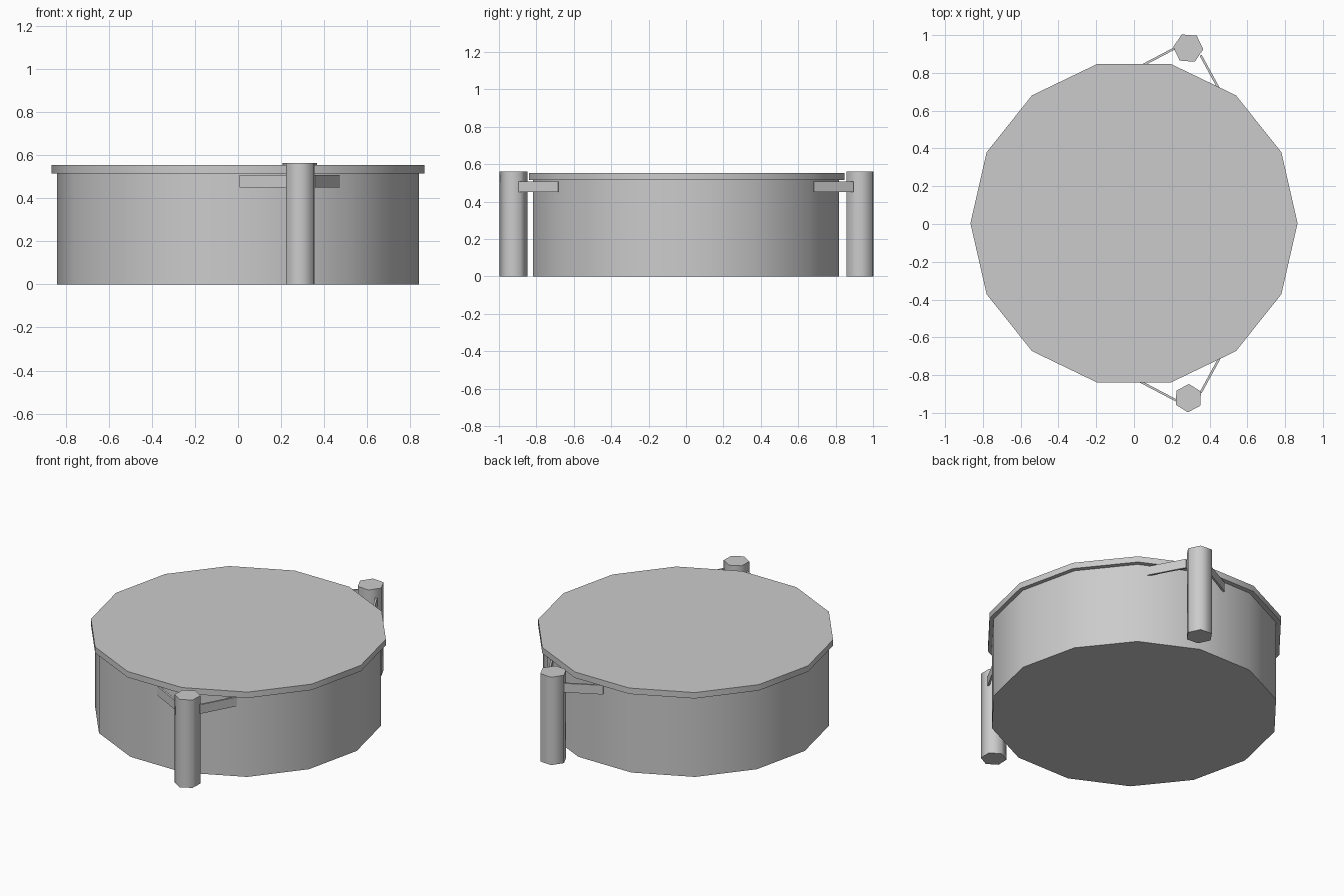
import bpy
import math
from mathutils import Vector

cube = bpy.data.objects.get("Cube")
if cube:
    bpy.data.objects.remove(cube, do_unlink=True)

GREY = (0.6, 0.6, 0.6, 1.0)
grey = bpy.data.materials.new("plain grey")
grey.use_nodes = True
grey.diffuse_color = GREY
bsdf = next(n for n in grey.node_tree.nodes if n.type == 'BSDF_PRINCIPLED')
bsdf.inputs["Base Color"].default_value = GREY


def prism(name, sides, radius, x, y, bottom, top, turn):
    """Upright prism with smooth sides and flat caps; turn is the angle of its first corner."""
    bpy.ops.mesh.primitive_cylinder_add(
        vertices=sides, radius=radius, depth=top - bottom,
        location=(x, y, (bottom + top) / 2),
        rotation=(0, 0, math.radians(turn - 90)))
    obj = bpy.context.object
    obj.name = name
    obj.data.materials.append(grey)
    bpy.ops.object.shade_smooth_by_angle(angle=math.radians(65))
    return obj


def strap(name, start, end, bottom=0.45, top=0.508, thickness=0.012):
    """Thin upright bar between two plan points."""
    a, b = Vector(start), Vector(end)
    run = b - a
    mid = (a + b) / 2
    bpy.ops.mesh.primitive_cube_add(
        size=1, location=(mid.x, mid.y, (bottom + top) / 2),
        rotation=(0, 0, math.atan2(run.y, run.x)))
    obj = bpy.context.object
    obj.name = name
    obj.scale = (run.length, thickness, top - bottom)
    obj.data.materials.append(grey)
    return obj


# Tub and overhanging lid
prism("tub", 14, 0.84, 0, 0, 0, 0.53, 0)
prism("lid", 14, 0.866, 0, 0.004, 0.515, 0.553, 0)

# Hexagonal posts
prism("front_post", 6, 0.075, 0.288, -0.922, 0, 0.562, 28)
prism("back_post", 6, 0.08, 0.287, 0.931, 0, 0.562, -4.5)

# Straps tying each post to the tub
for side, s in (("front", -1), ("back", 1)):
    strap(side + "_right_strap", (0.225, s * 0.935), (0.01, s * 0.822))
    strap(side + "_left_strap", (0.353, s * 0.893), (0.468, s * 0.682))
